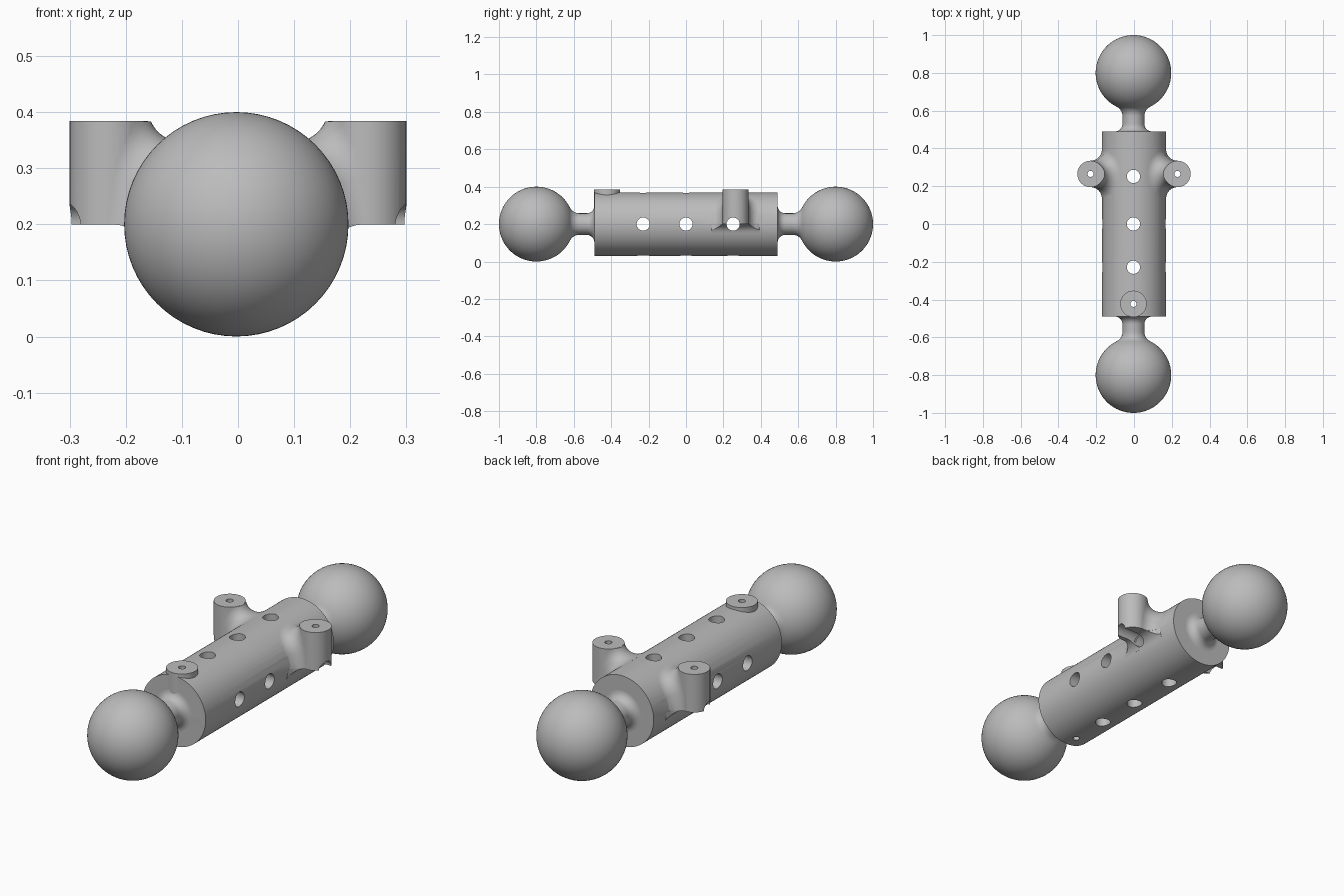
import bpy, bmesh, math
from mathutils import Vector

if "Cube" in bpy.data.objects:
    bpy.data.objects.remove(bpy.data.objects["Cube"], do_unlink=True)

ZC, R = 0.2, 0.17                # body axis height and radius
BX, BY, RB = 0.23, 0.265, 0.07   # side boss position and radius
TOP, F = 0.384, 0.06             # boss top height, fillet radius
HALF = 0.49                      # half length of the body
SHIFT = -0.003                   # sideways offset of balls and holes

grey = bpy.data.materials.new("plain_grey")
grey.use_nodes = True
grey.diffuse_color = (0.5, 0.5, 0.5, 1)
grey.node_tree.nodes["Principled BSDF"].inputs["Base Color"].default_value = (0.5, 0.5, 0.5, 1)


def finish(name, bm):
    bmesh.ops.recalc_face_normals(bm, faces=bm.faces)
    mesh = bpy.data.meshes.new(name)
    bm.to_mesh(mesh)
    bm.free()
    mesh.materials.append(grey)
    ob = bpy.data.objects.new(name, mesh)
    bpy.context.collection.objects.link(ob)
    return ob


def cylinder(name, start, end, radius, segments=48):
    start, end = Vector(start), Vector(end)
    axis = end - start
    bm = bmesh.new()
    bmesh.ops.create_cone(bm, cap_ends=True, segments=segments, radius1=radius,
                          radius2=radius, depth=axis.length)
    bm.transform(axis.to_track_quat('Z', 'Y').to_matrix().to_4x4())
    bmesh.ops.translate(bm, verts=bm.verts, vec=(start + end) / 2)
    return finish(name, bm)


def loft(name, rings, side):
    bm = bmesh.new()
    loops = [[bm.verts.new((p[0] * side, p[1], p[2])) for p in ring] for ring in rings]
    n = len(loops[0])
    for a, b in zip(loops, loops[1:]):
        for i in range(n):
            j = (i + 1) % n
            bm.faces.new((a[i], a[j], b[j], b[i]))
    bm.faces.new(loops[0])
    bm.faces.new(loops[-1])
    bmesh.ops.triangulate(bm, faces=bm.faces)
    return finish(name, bm)


def boolean(target, other, operation):
    mod = target.modifiers.new("join_or_cut", 'BOOLEAN')
    mod.operation, mod.solver, mod.object = operation, 'EXACT', other
    mod.use_hole_tolerant = True
    bpy.context.view_layer.objects.active = target
    bpy.ops.object.modifier_apply(modifier=mod.name)
    bpy.data.objects.remove(other, do_unlink=True)


def smooth(ob):
    bpy.ops.object.select_all(action='DESELECT')
    ob.select_set(True)
    bpy.context.view_layer.objects.active = ob
    bpy.ops.object.shade_smooth_by_angle(angle=math.radians(30))


def side_fillet(side):
    """Rolling-ball blend between the upright boss and the body, level with the boss top."""
    rings, inner, limit = [], 0.8 * RB, TOP - 0.0004
    for k in range(25):
        phi = math.pi / 2 + math.pi * k / 24
        c, s = math.cos(phi), math.sin(phi)
        cx = BX + (RB + F) * c
        rise = math.sqrt(max(0, (R + F) ** 2 - cx ** 2))
        ball = Vector((cx, BY + (RB + F) * s, ZC + rise))
        radial = Vector((cx, 0, rise)) / (R + F)
        on_body = Vector((0, ball.y, ZC)) + radial * R
        # Arc from the boss (or the top plane) round to the body
        e1 = Vector((-c, -s, 0))
        e2 = (-radial + e1 * radial.dot(e1)).normalized()
        last = e1.angle(-radial)
        first = math.asin((limit - ball.z) / (F * e2.z)) if ball.z > limit else 0
        ring = []
        for t in range(13):
            a = first + (last - first) * t / 12
            ring.append(ball + (e1 * math.cos(a) + e2 * math.sin(a)) * F)
        # Hidden points inside the body and boss close the section
        ring += [on_body - radial * 0.2 * R,
                 Vector((0.9 * R, BY + inner * s, ZC)),
                 Vector((BX + inner * c, BY + inner * s, min(ball.z, limit)))]
        rings.append(ring)
    return loft("side_fillet", rings, side)


def under_fillet(side):
    """Blend from the flat underside of the boss down to the body."""
    cx = math.sqrt((R + F) ** 2 - F ** 2)
    start = math.pi - math.asin(F / (R + F))
    points = [(0.14, ZC - 0.04)]
    for t in range(11):
        a = start + (math.pi / 2 - start) * t / 10
        points.append((cx + F * math.cos(a), ZC - F + F * math.sin(a) - 0.0005))
    rings = []
    for x, z in points:
        w = RB + F - math.sqrt(max(0, F ** 2 - (BX - x) ** 2)) - 0.0008
        rings.append([(x, BY - w, z), (x, BY + w, z),
                      (x, BY + w, ZC + 0.002), (x, BY - w, ZC + 0.002)])
    return loft("under_fillet", rings, side)


# Body tube with its bosses
body = cylinder("body", (0, -HALF, ZC), (0, HALF, ZC), R, 96)
for side in (-1, 1):
    boolean(body, cylinder("boss", (side * BX, BY, ZC), (side * BX, BY, TOP), RB), 'UNION')
    boolean(body, side_fillet(side), 'UNION')
    boolean(body, under_fillet(side), 'UNION')
boolean(body, cylinder("front_boss", (SHIFT, -0.423, ZC), (SHIFT, -0.423, TOP), RB), 'UNION')

# Cross holes through the body, then screw holes through the bosses
for y in (-0.229, 0, 0.252):
    boolean(body, cylinder("hole", (-1, y, ZC), (1, y, ZC), 0.035), 'DIFFERENCE')
    boolean(body, cylinder("hole", (SHIFT, y, -1), (SHIFT, y, 1), 0.035), 'DIFFERENCE')
for x, y in ((-BX, BY), (BX, BY), (SHIFT, -0.423)):
    boolean(body, cylinder("hole", (x, y, -1), (x, y, 1), 0.016, 24), 'DIFFERENCE')
smooth(body)


def ball_end(name, direction):
    """Neck and ball as one turned profile of (radius, distance along y)."""
    neck, f1, f2, ball_r, ball_y = 0.058, 0.04, 0.055, 0.2, 0.8
    profile = []
    for t in range(9):
        a = math.pi / 2 * t / 8
        profile.append((neck + f1 * (1 - math.sin(a)), HALF + f1 * (1 - math.cos(a))))
    cr = neck + f2
    cy = ball_y - math.sqrt((ball_r + f2) ** 2 - cr ** 2)
    touch = math.atan2(cr, ball_y - cy)
    for t in range(11):
        a = math.pi + (touch - math.pi / 2) * t / 10
        profile.append((cr + f2 * math.cos(a), cy + f2 * math.sin(a)))
    for t in range(1, 41):
        a = touch + (math.pi - touch) * t / 40
        profile.append((max(0, ball_r * math.sin(a)), ball_y - ball_r * math.cos(a)))
    bm = bmesh.new()
    verts = [bm.verts.new((r, y * direction, 0)) for r, y in profile]
    edges = [bm.edges.new(pair) for pair in zip(verts, verts[1:])]
    bmesh.ops.spin(bm, geom=verts + edges, cent=(0, 0, 0), axis=(0, 1, 0),
                   angle=2 * math.pi, steps=64, use_merge=True)
    bmesh.ops.remove_doubles(bm, verts=bm.verts, dist=0.0001)
    bmesh.ops.translate(bm, verts=bm.verts, vec=(SHIFT, 0, ZC))
    smooth(finish(name, bm))


ball_end("front_ball", -1)
ball_end("back_ball", 1)
